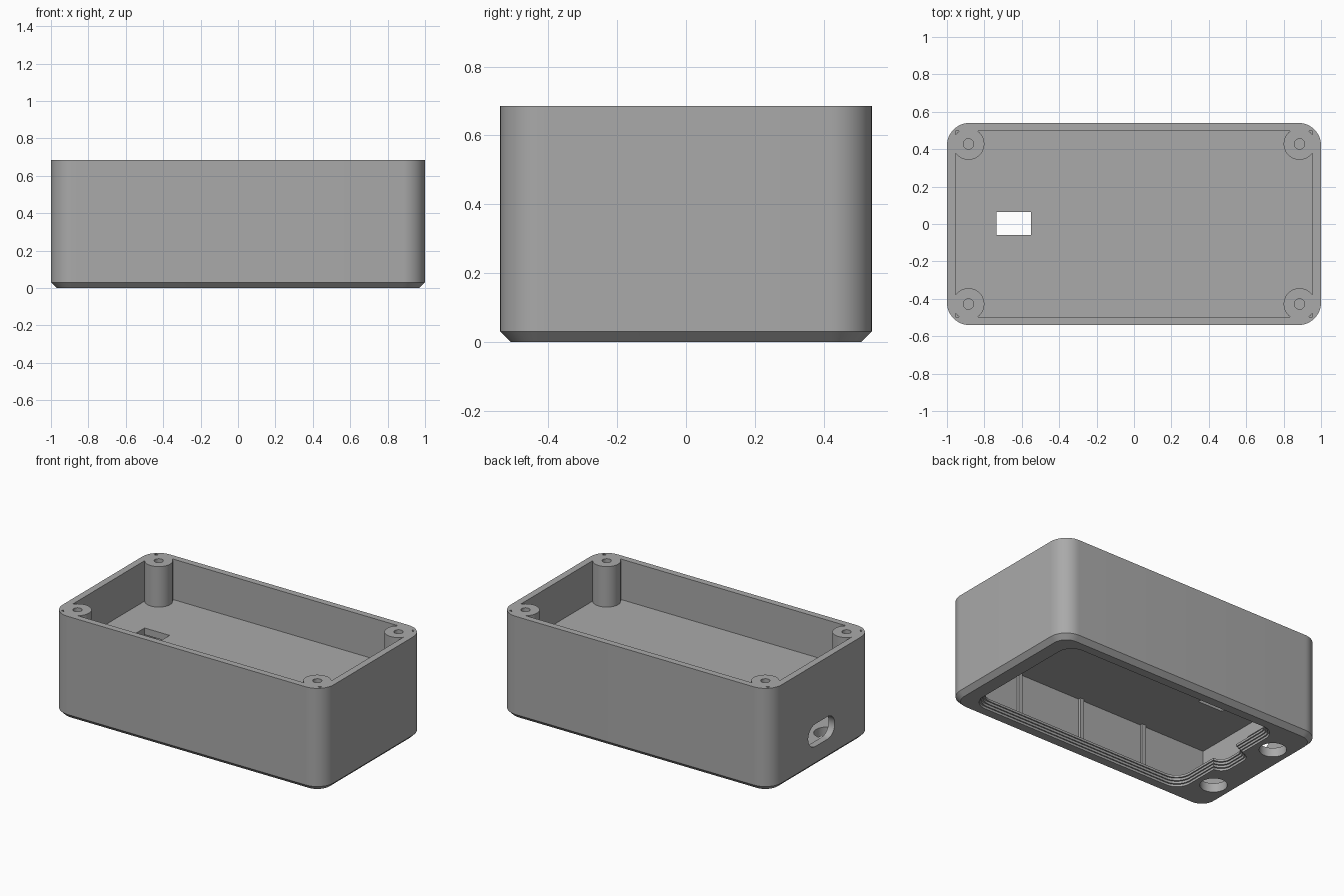
import bpy, bmesh
from math import sin, cos, pi
from mathutils import Matrix

cube = bpy.data.objects.get("Cube")
if cube:
    bpy.data.objects.remove(cube, do_unlink=True)

GREY = (0.4, 0.4, 0.4, 1)
grey = bpy.data.materials.new("grey plastic")
grey.use_nodes = True
grey.diffuse_color = GREY
grey.node_tree.nodes["Principled BSDF"].inputs["Base Color"].default_value = GREY

HEIGHT, HALF_X, HALF_Y = 0.685, 1.0, 0.54
IN_X, IN_Y = 0.955, 0.497
DECK_LOW, DECK_TOP = 0.37, 0.415
BASE = 0.06


def rounded(hx, hy, r, n=12):
    """Outline of a rounded rectangle, counter-clockwise."""
    pts = []
    for k, (sx, sy) in enumerate([(1, 1), (-1, 1), (-1, -1), (1, -1)]):
        for i in range(n + 1):
            a = (k + i / n) * pi / 2
            pts.append((sx * (hx - r) + r * cos(a), sy * (hy - r) + r * sin(a)))
    return pts


def loft(name, layers, matrix=Matrix()):
    """Solid through (outline, height) layers with equal point counts."""
    bm = bmesh.new()
    rings = [[bm.verts.new((x, y, z)) for x, y in pts] for pts, z in layers]
    for a, b in zip(rings, rings[1:]):
        for i in range(len(a)):
            j = (i + 1) % len(a)
            bm.faces.new((a[i], a[j], b[j], b[i]))
    bm.faces.new(rings[0][::-1])
    bm.faces.new(rings[-1])
    bmesh.ops.remove_doubles(bm, verts=bm.verts, dist=1e-5)
    bm.transform(matrix)
    bmesh.ops.recalc_face_normals(bm, faces=bm.faces)
    mesh = bpy.data.meshes.new(name)
    bm.to_mesh(mesh)
    bm.free()
    mesh.materials.append(grey)
    ob = bpy.data.objects.new(name, mesh)
    bpy.context.collection.objects.link(ob)
    return ob


def block(name, x0, x1, y0, y1, z0, z1):
    return loft(name, [([(x0, y0), (x1, y0), (x1, y1), (x0, y1)], z) for z in (z0, z1)])


def cylinder(name, x, y, r, z0, z1, n=40):
    ring = [(x + r * cos(2 * pi * i / n), y + r * sin(2 * pi * i / n)) for i in range(n)]
    return loft(name, [(ring, z0), (ring, z1)])


def combine(target, tool, operation="DIFFERENCE"):
    mod = target.modifiers.new("combine", "BOOLEAN")
    mod.operation, mod.object, mod.solver = operation, tool, "EXACT"
    bpy.context.view_layer.objects.active = target
    bpy.ops.object.modifier_apply(modifier=mod.name)
    bpy.data.objects.remove(tool, do_unlink=True)


# Outer shell with a chamfered base
shell = rounded(HALF_X, HALF_Y, 0.12)
foot = rounded(HALF_X - 0.03, HALF_Y - 0.03, 0.09)
case = loft("enclosure", [(foot, 0), (shell, 0.03), (shell, HEIGHT)])

# Upper compartment, leaving the four screw posts standing
corners = [(sx * 0.885, sy * 0.428) for sx in (-1, 1) for sy in (-1, 1)]
upper = block("upper_cavity", -IN_X, IN_X, -IN_Y, IN_Y, DECK_TOP, HEIGHT + 0.1)
for x, y in corners:
    combine(upper, cylinder("post", x, y, 0.085, DECK_TOP - 0.1, HEIGHT + 0.2))
combine(case, upper)
for x, y in corners:
    combine(case, cylinder("screw_hole", x, y, 0.028, DECK_TOP + 0.03, HEIGHT + 0.1, 24))

# Lower compartment, leaving thin ribs on the long walls
lower = block("lower_cavity", -IN_X, IN_X, -IN_Y, IN_Y, BASE, DECK_LOW)
for x in (-0.48, 0, 0.48):
    for s in (-1, 1):
        y0, y1 = sorted((s * (IN_Y - 0.018), s * (IN_Y + 0.05)))
        combine(lower, block("rib", x - 0.014, x + 0.014, y0, y1, 0, DECK_LOW + 0.1))
combine(case, lower)

# Terraced access opening in the base, with a tongue between the cable holes
STEPS = 4
for i in range(STEPS):
    inset = i * 0.008
    top = BASE * (i + 1) / STEPS + (0.02 if i == STEPS - 1 else 0)
    hole = rounded(0.805 - inset, 0.452 - inset, 0.1)
    shift = Matrix.Translation((0.075, 0, 0))
    opening = loft("opening", [(hole, -0.1), (hole, top)], shift)
    tongue = rounded(0.15 - inset, 0.13 - inset, 0.07)
    notch = loft("notch", [(tongue, -0.11), (tongue, top)], Matrix.Translation((-0.65, 0, 0)))
    combine(opening, notch, "UNION")
    combine(case, opening)

# Round holes at the right end of the base
for y in (-0.275, 0.275):
    combine(case, cylinder("base_hole", -0.85, y, 0.082, -0.1, BASE + 0.05))

# Window through the deck
combine(case, block("deck_window", -0.735, -0.55, -0.06, 0.065, DECK_LOW - 0.05, DECK_TOP + 0.05))

# Port slot in the right end wall with a wider recess on the inside
turn = Matrix.Translation((-1, 0, 0.213)) @ Matrix(
    ((0, 0, 1, 0), (1, 0, 0, 0), (0, 1, 0, 0), (0, 0, 0, 1)))
slot = rounded(0.14, 0.075, 0.075)
recess = rounded(0.19, 0.125, 0.125)
combine(case, loft("port_slot", [(slot, -0.1), (slot, 0.1)], turn))
combine(case, loft("port_recess", [(recess, 0.022), (recess, 0.1)], turn))

# Smooth the rounded walls, keep the edges crisp
bpy.ops.object.select_all(action="DESELECT")
case.select_set(True)
bpy.context.view_layer.objects.active = case
bpy.ops.object.shade_smooth_by_angle(angle=0.5)
